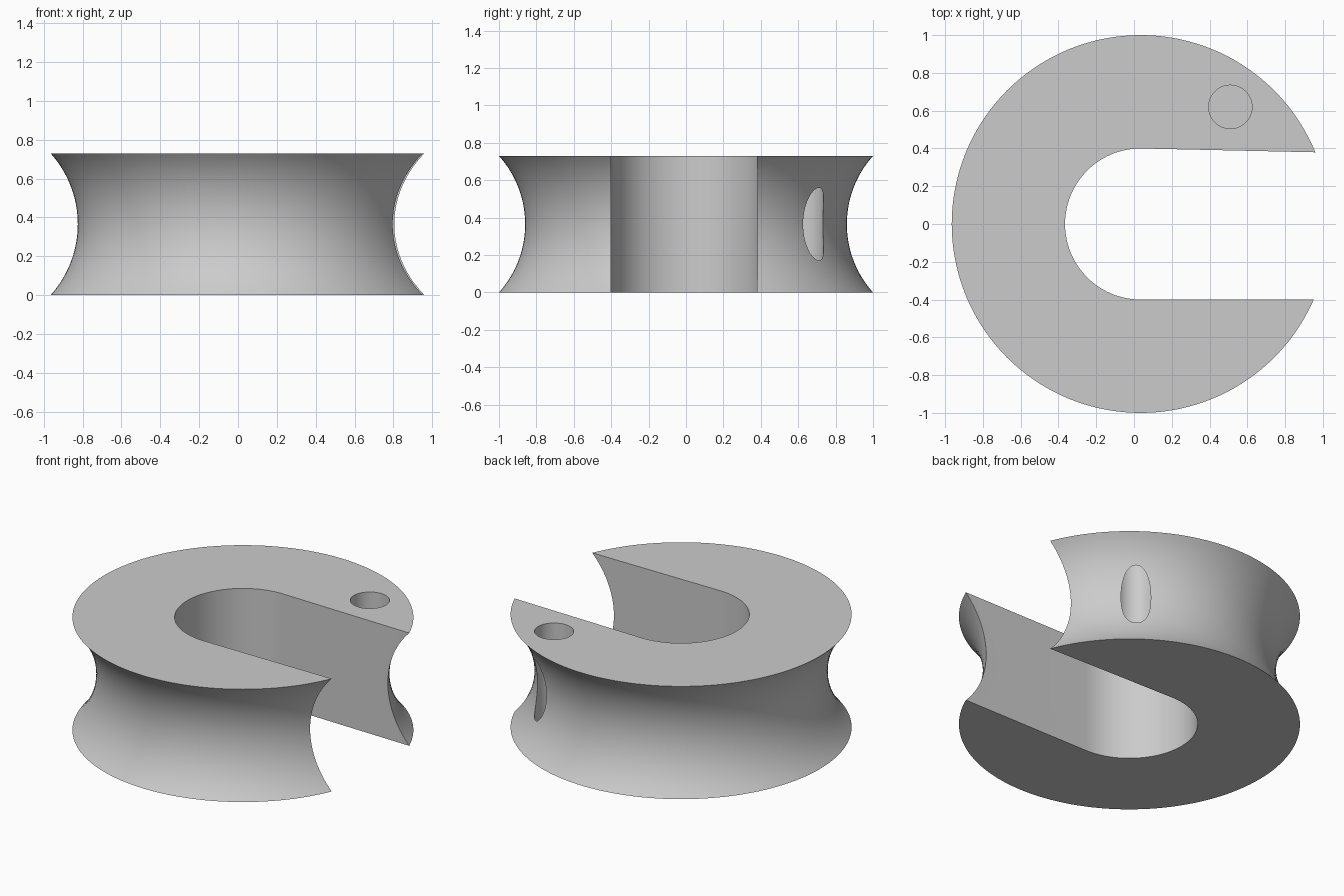
import bpy
import bmesh
from math import sin, cos, pi, sqrt, radians

if "Cube" in bpy.data.objects:
    bpy.data.objects.remove(bpy.data.objects["Cube"])

HEIGHT = 0.73
CENTRE_X = 0.035
RIM, WAIST = 1.0, 0.86
BORE = 0.4

grey = bpy.data.materials.new("plain grey")
grey.use_nodes = True
colour = (0.6, 0.6, 0.6, 1)
grey.diffuse_color = colour
grey.node_tree.nodes["Principled BSDF"].inputs["Base Color"].default_value = colour


def make_object(name, bm):
    bmesh.ops.recalc_face_normals(bm, faces=bm.faces)
    mesh = bpy.data.meshes.new(name)
    bm.to_mesh(mesh)
    bm.free()
    mesh.materials.append(grey)
    obj = bpy.data.objects.new(name, mesh)
    bpy.context.collection.objects.link(obj)
    return obj


def prism(name, outline, bottom, top):
    bm = bmesh.new()
    face = bm.faces.new([bm.verts.new((x, y, bottom)) for x, y in outline])
    grown = bmesh.ops.extrude_face_region(bm, geom=[face])["geom"]
    verts = [v for v in grown if isinstance(v, bmesh.types.BMVert)]
    bmesh.ops.translate(bm, verts=verts, vec=(0, 0, top - bottom))
    return make_object(name, bm)


def arc(cx, cy, radius, start, end, steps):
    angles = [start + (end - start) * i / steps for i in range(steps + 1)]
    return [(cx + radius * cos(a), cy + radius * sin(a)) for a in angles]


# Grooved disc: stacked rings following a concave arc
def grooved_disc(segments=144, steps=32):
    half, depth = HEIGHT / 2, RIM - WAIST
    arc_radius = (half ** 2 + depth ** 2) / (2 * depth)
    bm = bmesh.new()
    rings = []
    for i in range(steps + 1):
        z = HEIGHT * i / steps
        r = WAIST + arc_radius - sqrt(arc_radius ** 2 - (z - half) ** 2)
        circle = arc(CENTRE_X, 0, r, 0, 2 * pi, segments)[:-1]
        rings.append([bm.verts.new((x, y, z)) for x, y in circle])
    for low, high in zip(rings, rings[1:]):
        for j in range(segments):
            k = (j + 1) % segments
            bm.faces.new((low[j], low[k], high[k], high[j]))
    bm.faces.new(rings[0])
    bm.faces.new(rings[-1])
    return make_object("grooved_slotted_disc", bm)


disc = grooved_disc()

# Open slot with a round inner end and one slightly tapered wall
taper = 0.022
slot_outline = arc(CENTRE_X, 0, BORE, pi / 2, 3 * pi / 2, 48)
slot_outline += [(1.5, -BORE), (1.5, BORE - taper * (1.5 - CENTRE_X))]
slot = prism("slot_cutter", slot_outline, -0.2, HEIGHT + 0.2)

# Blind pin hole that breaks through the groove
hole = prism("pin_hole_cutter", arc(0.51, 0.62, 0.115, 0, 2 * pi, 48)[:-1], 0.1, HEIGHT + 0.2)

bpy.context.view_layer.objects.active = disc
for cutter in (slot, hole):
    cut = disc.modifiers.new(cutter.name, "BOOLEAN")
    cut.operation = "DIFFERENCE"
    cut.solver = "EXACT"
    cut.object = cutter
    bpy.ops.object.modifier_apply(modifier=cut.name)
    bpy.data.objects.remove(cutter)

# Smooth curved walls with crisp rims
bpy.ops.object.select_all(action="DESELECT")
disc.select_set(True)
bpy.ops.object.shade_smooth_by_angle(angle=radians(30))
